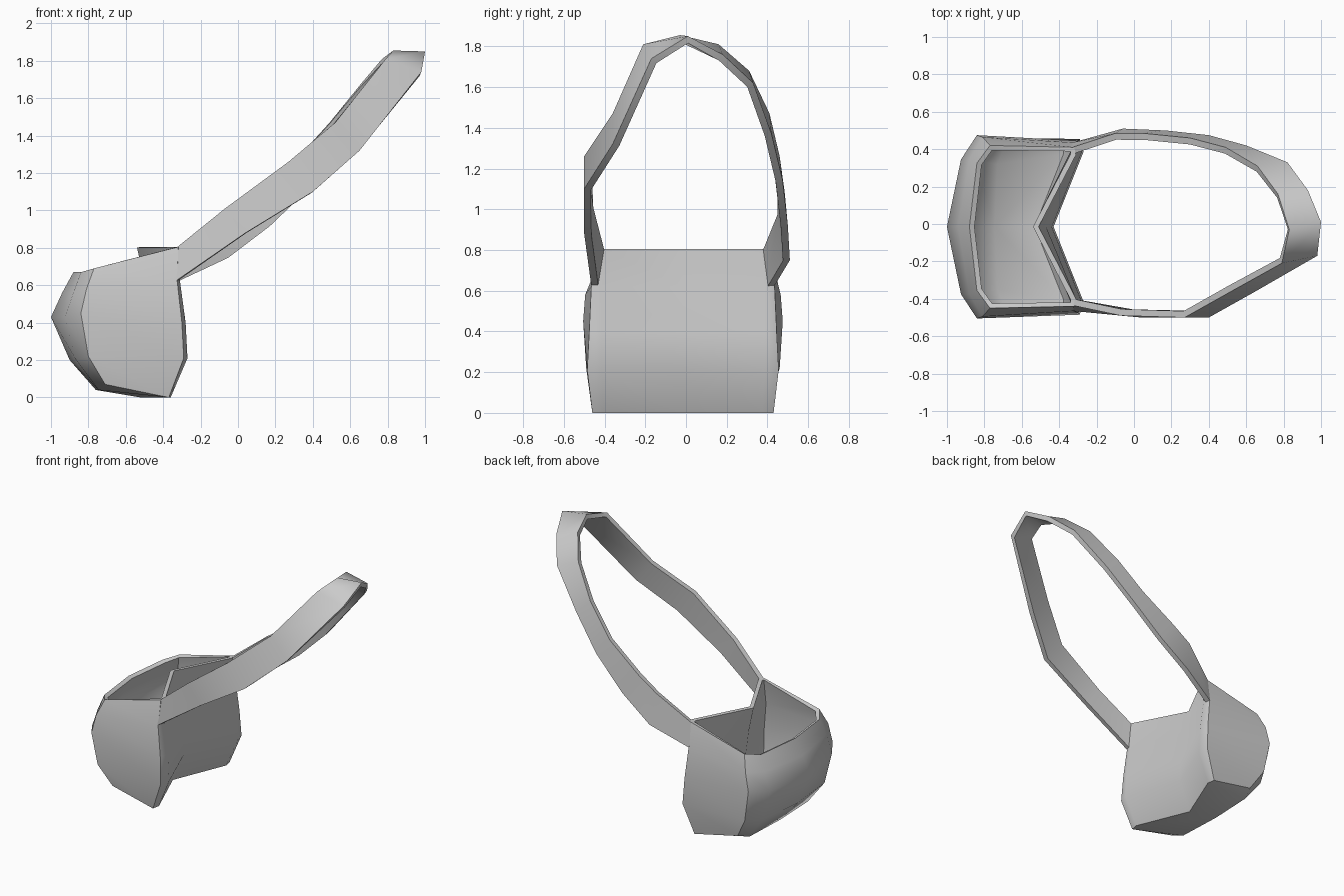
import bpy, bmesh

if "Cube" in bpy.data.objects:
    bpy.data.objects.remove(bpy.data.objects["Cube"])


def finish(bm, name, thickness):
    """Turn a surface into a thick, smooth-shaded leather-like part."""
    bmesh.ops.recalc_face_normals(bm, faces=bm.faces[:])
    me = bpy.data.meshes.new(name)
    bm.to_mesh(me)
    bm.free()
    ob = bpy.data.objects.new(name, me)
    bpy.context.collection.objects.link(ob)
    mod = ob.modifiers.new("thickness", 'SOLIDIFY')
    mod.thickness = thickness
    mod.offset = -1
    bpy.ops.object.select_all(action='DESELECT')
    ob.select_set(True)
    bpy.context.view_layer.objects.active = ob
    bpy.ops.object.modifier_apply(modifier=mod.name)
    bpy.ops.object.shade_smooth_by_angle(angle=0.9)
    return ob


# Pouch: stacked rings, wide curved front, straight sides, hollow V-shaped back
# each level: x of six half-ring points, y of the inner four, front z, back z
LEVELS = [
    ((-.76, -.745, -.71, -.37, -.36, -.52), (.34, .43, .445, .39), .04, 0),
    ((-.90, -.865, -.80, -.29, -.27, -.43), (.36, .475, .47, .40), .20, .21),
    ((-1.0, -.925, -.84, -.30, -.28, -.44), (.36, .49, .46, .40), .43, .40),
    ((-.94, -.88, -.81, -.325, -.31, -.47), (.36, .48, .45, .40), .56, .62),
    ((-.88, -.84, -.77, -.32, -.31, -.51), (.34, .435, .425, .385), .67, .805),
]
SHIFT = -.015
bm = bmesh.new()
rings = []
for i, (xs, ys, zf, zb) in enumerate(LEVELS):
    side_z = zf + (.03 if i == 0 else .02)
    zs = (zf, zf, side_z, zb, zb, zb)
    half = list(zip(xs, (0, *ys, 0), zs))
    pts = half + [(x, -y, z) for x, y, z in half[4:0:-1]]
    rings.append([bm.verts.new((x, y + SHIFT, z)) for x, y, z in pts])
for lo, hi in zip(rings, rings[1:]):
    for k in range(10):
        n = (k + 1) % 10
        bm.faces.new((lo[k], lo[n], hi[n], hi[k]))
# Pouch bottom
b = rings[0]
for quad in ((0, 1, 4, 5), (1, 2, 3, 4), (0, 5, 6, 9), (9, 6, 7, 8)):
    bm.faces.new([b[k] for k in quad])
finish(bm, "pouch", .03)

# Strap: pairs of upper edge / lower edge points, running round the loop
STRAP = [
    ((-.33, -.435, .80), (-.33, -.465, .625)),
    ((-.07, -.49, 1.01), (.04, -.50, .88)),
    ((.27, -.50, 1.26), (.40, -.50, 1.10)),
    ((.52, -.36, 1.47), (.65, -.36, 1.32)),
    ((.79, -.21, 1.81), (.98, -.17, 1.74)),
    ((.83, -.03, 1.855), (1.0, .01, 1.85)),
    ((.77, .16, 1.81), (.93, .18, 1.76)),
    ((.66, .31, 1.68), (.82, .33, 1.62)),
    ((.49, .41, 1.47), (.60, .42, 1.37)),
    ((.30, .46, 1.26), (.40, .475, 1.14)),
    ((.05, .485, 1.08), (.17, .50, .92)),
    ((-.10, .485, .98), (-.06, .51, .75)),
    ((-.33, .41, .80), (-.33, .435, .625)),
]
bm = bmesh.new()
rungs = [[bm.verts.new(p) for p in pair] for pair in STRAP]
for (a, c), (d, e) in zip(rungs, rungs[1:]):
    bm.faces.new((a, c, e, d))
finish(bm, "strap", .035)
